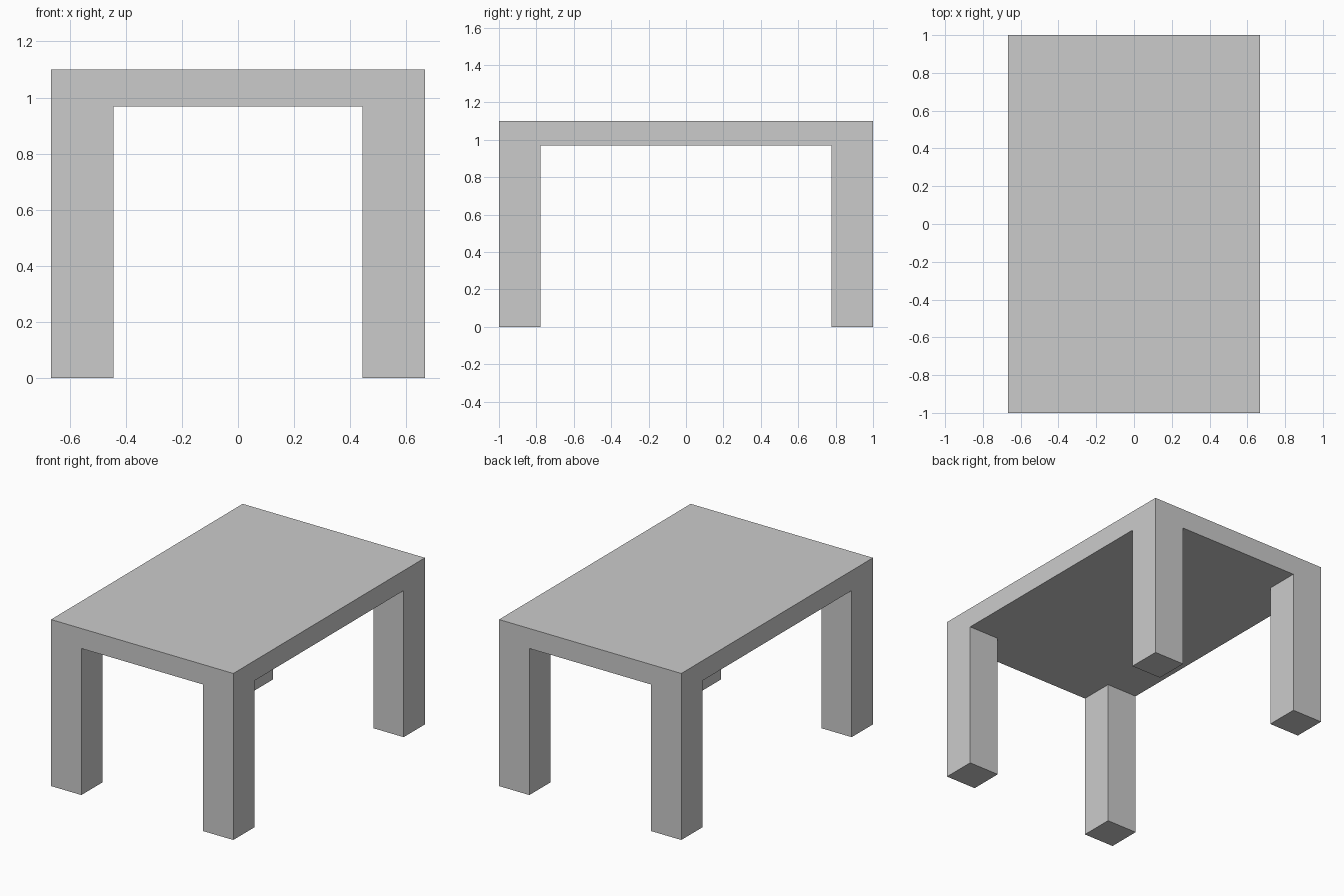
import bpy, bmesh
from math import radians
from mathutils import Matrix, Vector

if "Cube" in bpy.data.objects:
    bpy.data.objects.remove(bpy.data.objects["Cube"])

HALF_X, HALF_Y = 0.666, 1.0
TOP_Z, UNDER_Z = 1.10, 0.968
LEG = 0.222

bm = bmesh.new()

# Table top slab
size = Matrix.Diagonal((HALF_X * 2, HALF_Y * 2, TOP_Z - UNDER_Z, 1))
place = Matrix.Translation((0, 0, (TOP_Z + UNDER_Z) / 2))
bmesh.ops.create_cube(bm, size=1, matrix=place @ size)

# Cuts that mark out the leg squares in the corners
for axis, half in ((Vector((1, 0, 0)), HALF_X), (Vector((0, 1, 0)), HALF_Y)):
    for side in (-1, 1):
        bmesh.ops.bisect_plane(bm, geom=bm.verts[:] + bm.edges[:] + bm.faces[:],
                               plane_co=axis * side * (half - LEG), plane_no=axis)

# Four legs pulled down from the corner faces of the underside
bm.normal_update()
corners = []
for f in bm.faces:
    c = f.calc_center_median()
    if f.normal.z < -0.9 and abs(c.x) > HALF_X - LEG and abs(c.y) > HALF_Y - LEG:
        corners.append(f)
for f in bmesh.ops.extrude_discrete_faces(bm, faces=corners)["faces"]:
    for v in f.verts:
        v.co.z = 0

# Merge flat regions so legs and top read as one continuous surface
bmesh.ops.remove_doubles(bm, verts=bm.verts[:], dist=0.0001)
bmesh.ops.dissolve_limit(bm, angle_limit=radians(1), verts=bm.verts[:], edges=bm.edges[:])
bmesh.ops.recalc_face_normals(bm, faces=bm.faces[:])

mesh = bpy.data.meshes.new("table")
bm.to_mesh(mesh)
bm.free()
bpy.context.collection.objects.link(bpy.data.objects.new("table", mesh))
